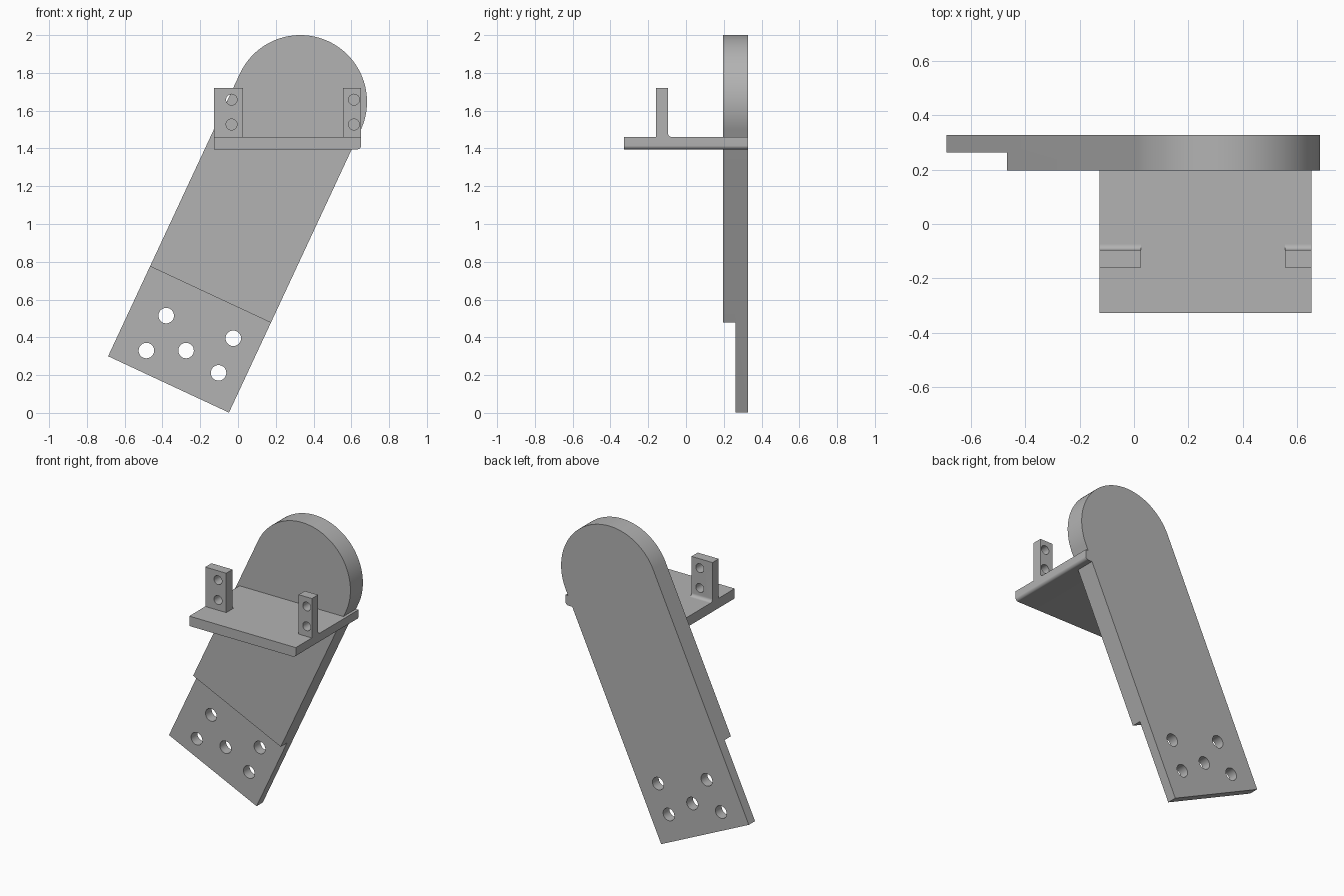
import bpy, bmesh, math
from mathutils import Vector

if "Cube" in bpy.data.objects:
    bpy.data.objects.remove(bpy.data.objects["Cube"])

grey = bpy.data.materials.new("grey")
grey.diffuse_color = (0.45, 0.45, 0.45, 1)
grey.use_nodes = True
grey.node_tree.nodes["Principled BSDF"].inputs["Base Color"].default_value = grey.diffuse_color


def prism(name, points, axis, start, end):
    """Extrude a closed 2D profile along x (profile is y,z) or y (profile is x,z)."""
    bm = bmesh.new()
    place = (lambda p: (start, p[0], p[1])) if axis == "x" else (lambda p: (p[0], start, p[1]))
    face = bm.faces.new([bm.verts.new(place(p)) for p in points])
    new = bmesh.ops.extrude_face_region(bm, geom=[face])["geom"]
    step = Vector((end - start, 0, 0)) if axis == "x" else Vector((0, end - start, 0))
    bmesh.ops.translate(bm, vec=step, verts=[g for g in new if isinstance(g, bmesh.types.BMVert)])
    bmesh.ops.recalc_face_normals(bm, faces=bm.faces)
    mesh = bpy.data.meshes.new(name)
    bm.to_mesh(mesh)
    bm.free()
    mesh.materials.append(grey)
    obj = bpy.data.objects.new(name, mesh)
    bpy.context.collection.objects.link(obj)
    return obj


def arc(cx, cz, r, a0, a1, n):
    return [(cx + r * math.cos(math.radians(a0 + (a1 - a0) * i / n)),
             cz + r * math.sin(math.radians(a0 + (a1 - a0) * i / n))) for i in range(n + 1)]


def cut(obj, cutters):
    for c in cutters:
        m = obj.modifiers.new("cut", "BOOLEAN")
        m.operation, m.solver, m.object = "DIFFERENCE", "EXACT", c
    bpy.context.view_layer.update()
    mesh = bpy.data.meshes.new_from_object(obj.evaluated_get(bpy.context.evaluated_depsgraph_get()))
    obj.modifiers.clear()
    obj.data = mesh
    for c in cutters:
        bpy.data.objects.remove(c)


def smooth(obj):
    bpy.ops.object.select_all(action="DESELECT")
    obj.select_set(True)
    bpy.context.view_layer.objects.active = obj
    bpy.ops.object.shade_smooth_by_angle(angle=math.radians(30))


def hole(x, z, r, y0, y1):
    return prism("hole_cutter", arc(x, z, r, 0, 352.5, 47), "y", y0, y1)


BACK, FRONT, STEP = 0.327, 0.197, 0.262
TOP = Vector((0.33, 1.647))                    # centre of the rounded end
R, LENGTH, TILT = 0.353, 1.651, 25
up = Vector((math.sin(math.radians(TILT)), math.cos(math.radians(TILT))))
side = Vector((up.y, -up.x))
foot = TOP - up * LENGTH

# leaning arm with a rounded top
outline = [foot - side * R, foot + side * R] + arc(*TOP, R, -TILT, 180 - TILT, 64)
arm = prism("arm", outline, "y", FRONT, BACK)

# thinner lower end and its five bolt holes
lap = [foot + side * s * 0.5 + up * t for s, t in ((-1, -0.1), (1, -0.1), (1, 0.525), (-1, 0.525))]
bolts = [(-0.38, 0.515), (-0.485, 0.33), (-0.275, 0.33), (-0.025, 0.395), (-0.103, 0.212)]
cut(arm, [prism("lap_cutter", lap, "y", 0.1, STEP)] + [hole(x, z, 0.041, 0.1, 0.5) for x, z in bolts])
smooth(arm)

# shelf with a rounded lower right edge
X0, X1, Z0, Z1 = -0.127, 0.651, 1.395, 1.46
shelf = prism("shelf", [(X0, Z1), (X0, Z0)] + arc(X1 - 0.02, Z0 + 0.02, 0.02, -90, 0, 8) + [(X1, Z1)],
              "y", -0.327, BACK)
smooth(shelf)

# upright tabs with a fillet behind and two holes each
fillet = arc(-0.075, Z1 + 0.02, 0.02, 270, 180, 8)
tab_profile = [(-0.16, 1.72), (-0.16, Z1), *fillet, (-0.095, 1.72)]
for name, x0, x1, hx in (("left_tab", X0, 0.026, -0.034), ("right_tab", 0.555, X1, 0.614)):
    tab = prism(name, tab_profile, "x", x0, x1)
    cut(tab, [hole(hx, z, 0.029, -0.3, 0.1) for z in (1.658, 1.527)])
    smooth(tab)
